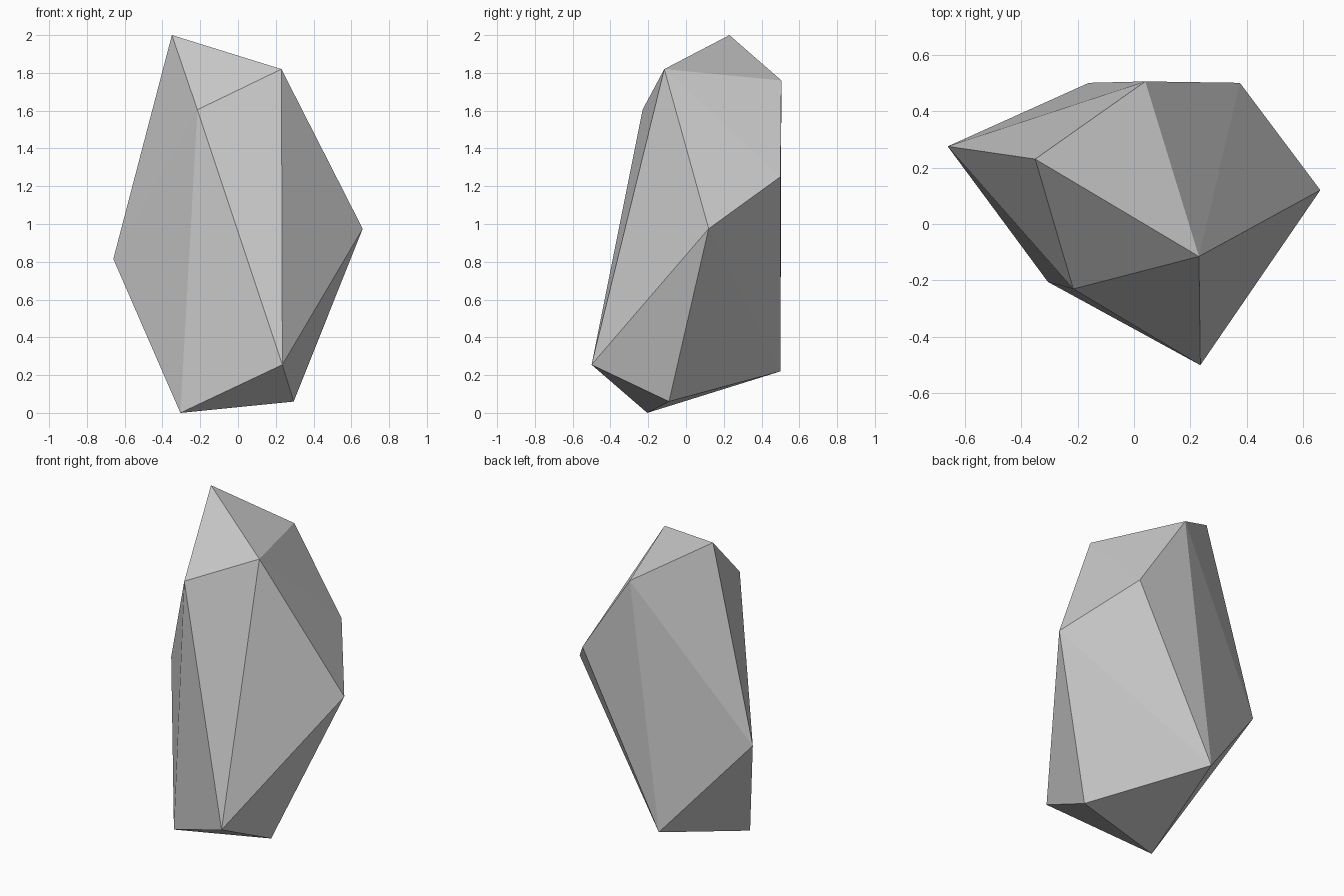
import bpy, bmesh

# Remove the default cube
cube = bpy.data.objects.get("Cube")
if cube:
    bpy.data.objects.remove(cube, do_unlink=True)

# Stone colour
stone = bpy.data.materials.new("stone_grey")
stone.use_nodes = True
grey = (0.6, 0.6, 0.6, 1)
stone.diffuse_color = grey
stone.node_tree.nodes["Principled BSDF"].inputs["Base Color"].default_value = grey

# Corners of the chipped rock, grouped by height
crown = [(-.35, .23, 2.0), (.23, -.115, 1.82), (.04, .505, 1.76), (-.215, -.23, 1.605)]
waist = [(.375, .5, 1.25), (.66, .12, .975), (-.66, .275, .815)]
foot = [(.235, -.5, .255), (-.16, .5, .22), (.295, -.09, .06), (-.305, -.205, 0)]

# Wrap the corners in a convex, flat-faced hull
bm = bmesh.new()
for corner in crown + waist + foot:
    bm.verts.new(corner)
bmesh.ops.convex_hull(bm, input=bm.verts)
bmesh.ops.recalc_face_normals(bm, faces=bm.faces)
mesh = bpy.data.meshes.new("rock")
bm.to_mesh(mesh)
bm.free()
mesh.materials.append(stone)
mesh.shade_flat()
bpy.context.collection.objects.link(bpy.data.objects.new("rock", mesh))
